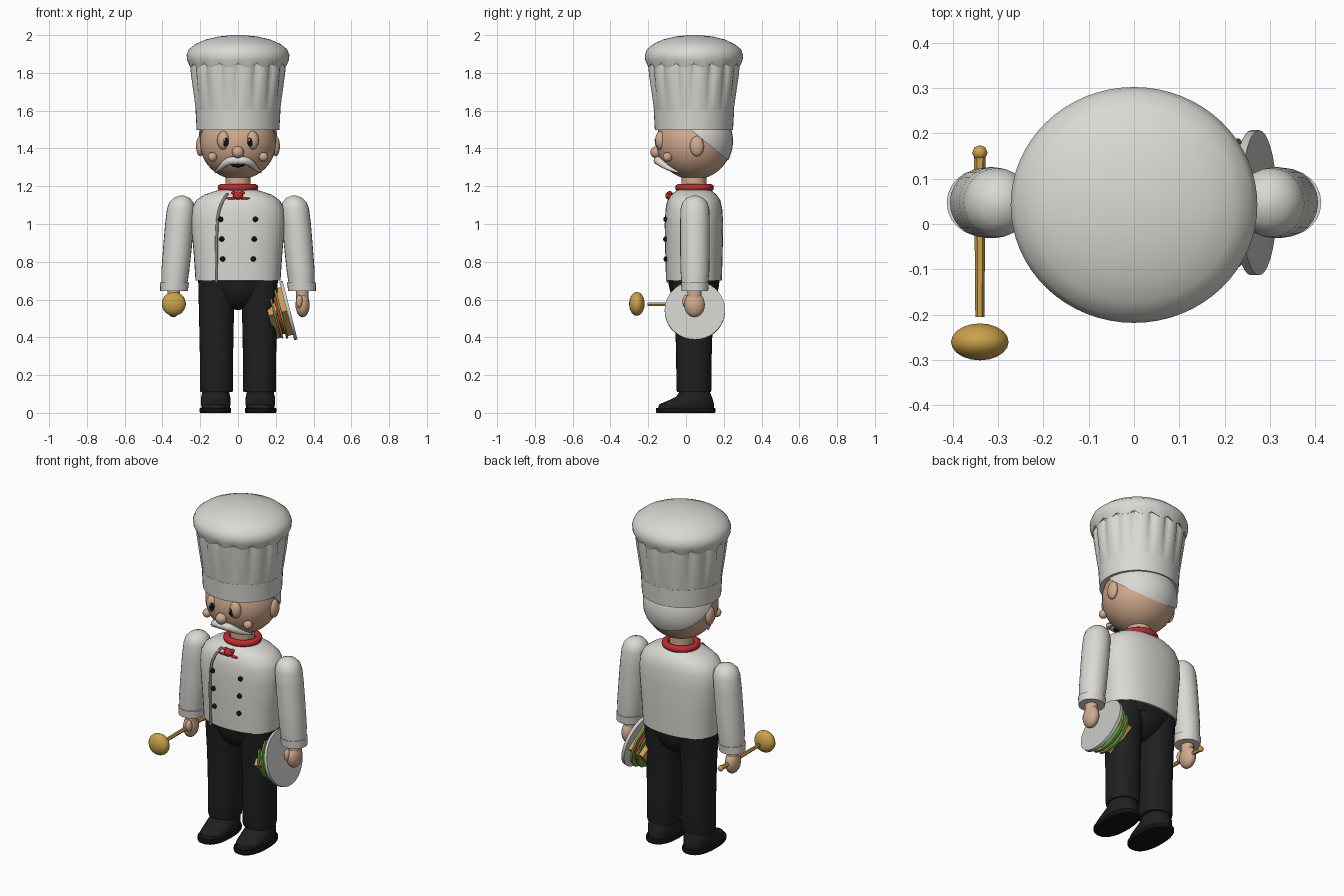
import bpy, bmesh, math
from mathutils import Matrix, Vector

if "Cube" in bpy.data.objects:
    bpy.data.objects.remove(bpy.data.objects["Cube"])

CY = 0.042  # depth of the body axis


def mat(name, r, g, b):
    m = bpy.data.materials.new(name)
    m.diffuse_color = (r, g, b, 1)
    m.use_nodes = True
    m.node_tree.nodes["Principled BSDF"].inputs["Base Color"].default_value = m.diffuse_color
    return m


WHITE = mat("white_cloth", 0.70, 0.69, 0.65)
SKIN = mat("skin", 0.63, 0.40, 0.27)
BLACK = mat("black", 0.006, 0.006, 0.006)
DARK = mat("trouser_black", 0.014, 0.014, 0.015)
RED = mat("scarf_red", 0.52, 0.025, 0.03)
WOOD = mat("wood", 0.60, 0.36, 0.07)
BREAD = mat("bread", 0.62, 0.33, 0.10)
GREEN = mat("lettuce", 0.13, 0.33, 0.05)
PLATE = mat("plate_grey", 0.60, 0.60, 0.58)
PIPING = mat("piping_grey", 0.22, 0.22, 0.21)


def finish(ob, material, angle=40):
    ob.data.materials.append(material)
    bpy.ops.object.select_all(action='DESELECT')
    ob.select_set(True)
    bpy.context.view_layer.objects.active = ob
    bpy.ops.object.shade_smooth_by_angle(angle=math.radians(angle))
    return ob


def from_bm(name, bm, material, angle=40):
    bmesh.ops.recalc_face_normals(bm, faces=bm.faces)
    me = bpy.data.meshes.new(name)
    bm.to_mesh(me)
    bm.free()
    ob = bpy.data.objects.new(name, me)
    bpy.context.collection.objects.link(ob)
    return finish(ob, material, angle)


def loft(name, rings, material, n=32, power=2.0, mod=None, angle=40):
    """Stack of (super)elliptic rings (z, cx, cy, rx, ry), capped at both ends."""
    bm = bmesh.new()
    loops = []
    for i, (z, cx, cy, rx, ry) in enumerate(rings):
        loop = []
        for k in range(n):
            a = 2 * math.pi * k / n
            c, s = math.cos(a), math.sin(a)
            f, dz = mod(a, i) if mod else (1, 0)
            x = math.copysign(abs(c) ** (2 / power), c) * rx * f
            y = math.copysign(abs(s) ** (2 / power), s) * ry * f
            loop.append(bm.verts.new((cx + x, cy + y, z + dz)))
        loops.append(loop)
    for a, b in zip(loops, loops[1:]):
        for k in range(n):
            bm.faces.new((a[k], a[(k + 1) % n], b[(k + 1) % n], b[k]))
    bm.faces.new(loops[0][::-1])
    bm.faces.new(loops[-1])
    return from_bm(name, bm, material, angle)


def ball(name, loc, rad, material, seg=20, rot=None):
    bm = bmesh.new()
    m = Matrix.Translation(loc) @ (rot or Matrix()) @ Matrix.Diagonal((*rad, 1))
    bmesh.ops.create_uvsphere(bm, u_segments=seg, v_segments=max(6, seg * 2 // 3), radius=1, matrix=m)
    return from_bm(name, bm, material, 60)


def tube(name, pts, radius, material):
    """Round tube through (x, y, z, thickness) points, turned into a mesh."""
    cu = bpy.data.curves.new(name, 'CURVE')
    cu.dimensions = '3D'
    cu.bevel_depth, cu.bevel_resolution, cu.use_fill_caps = radius, 3, True
    sp = cu.splines.new('NURBS')
    sp.points.add(len(pts) - 1)
    for p, (x, y, z, t) in zip(sp.points, pts):
        p.co, p.radius = (x, y, z, 1), t
    sp.order_u, sp.use_endpoint_u, sp.resolution_u = 3, True, 6
    ob = bpy.data.objects.new(name, cu)
    bpy.context.collection.objects.link(ob)
    bpy.ops.object.select_all(action='DESELECT')
    ob.select_set(True)
    bpy.context.view_layer.objects.active = ob
    bpy.ops.object.convert(target='MESH')
    return finish(bpy.context.view_layer.objects.active, material, 60)


# jacket
TORSO = [(0.70, 0.225, 0.148), (0.85, 0.235, 0.152), (1.0, 0.249, 0.155), (1.08, 0.245, 0.150),
         (1.125, 0.222, 0.140), (1.155, 0.18, 0.120), (1.175, 0.12, 0.095), (1.185, 0.08, 0.08)]
loft("jacket", [(z, 0, CY, rx, ry) for z, rx, ry in TORSO], WHITE, 40, 2.3)


def chest_y(x, z):
    for (z0, a0, b0), (z1, a1, b1) in zip(TORSO, TORSO[1:]):
        if z <= z1:
            t = max(0, (z - z0) / (z1 - z0))
            rx, ry = a0 + t * (a1 - a0), b0 + t * (b1 - b0)
            return CY - ry * max(0, 1 - (abs(x) / rx) ** 2.3) ** (1 / 2.3)


flap = [(-0.055, 1.16), (-0.085, 1.12), (-0.107, 1.05), (-0.113, 0.95), (-0.115, 0.82), (-0.115, 0.69)]
tube("jacket_flap_edge", [(x, chest_y(x, z) - 0.003, z, 1) for x, z in flap], 0.008, PIPING)
for s in (-1, 1):
    for x, z in ((0.092, 1.025), (0.086, 0.92), (0.081, 0.815)):
        ball("button", (s * x, chest_y(x, z) - 0.004, z), (0.014, 0.012, 0.014), BLACK, 12)

# scarf
bpy.ops.mesh.primitive_torus_add(location=(0, CY + 0.003, 1.192), major_radius=0.088, minor_radius=0.02,
                                 major_segments=32, minor_segments=10)
scarf = bpy.context.object
scarf.name = "scarf"
scarf.scale.y = 0.95
finish(scarf, RED, 60)
ball("scarf_knot", (0, -0.088, 1.15), (0.028, 0.022, 0.022), RED, 14)
for s in (-1, 1):
    ball("scarf_tail", (s * 0.035, -0.092, 1.136), (0.03, 0.008, 0.007), RED, 10)
    ball("scarf_loop", (s * 0.022, -0.085, 1.165), (0.014, 0.012, 0.01), RED, 10)

# neck and head
loft("neck", [(1.16, 0, CY, 0.066, 0.066), (1.26, 0, CY, 0.066, 0.066)], SKIN, 24)
ball("head", (0, CY, 1.432), (0.202, 0.2, 0.197), SKIN, 36)

# hair: back of a shell sliced by a tilted plane
bm = bmesh.new()
bmesh.ops.create_uvsphere(bm, u_segments=36, v_segments=24, radius=1,
                          matrix=Matrix.Translation((0, CY + 0.002, 1.44)) @ Matrix.Diagonal((0.211, 0.205, 0.21, 1)))
geom = bm.verts[:] + bm.edges[:] + bm.faces[:]
cut = bmesh.ops.bisect_plane(bm, geom=geom, plane_co=(0, 0.03, 1.495), plane_no=(0, 0.165, 0.2), clear_inner=True)
bmesh.ops.contextual_create(bm, geom=[e for e in cut["geom_cut"] if isinstance(e, bmesh.types.BMEdge)])
from_bm("hair", bm, WHITE)

# face
for s in (-1, 1):
    ball("ear", (s * 0.2, 0.058, 1.412), (0.022, 0.037, 0.054), SKIN, 16)
    ball("eye", (s * 0.077, -0.133, 1.443), (0.034, 0.03, 0.05), SKIN, 18)
    ball("pupil", (s * 0.066, -0.155, 1.435), (0.017, 0.01, 0.025), BLACK, 14)
    ball("eye_glint", (s * 0.066 - 0.006, -0.164, 1.445), (0.005, 0.003, 0.007), WHITE, 8)
    ball("cheek", (s * 0.135, -0.098, 1.355), (0.025, 0.025, 0.025), SKIN, 14)
    tube("moustache", [(s * x, y, z, t) for x, y, z, t in (
        (0, -0.15, 1.333, 1), (0.035, -0.152, 1.34, 1.15), (0.07, -0.13, 1.32, 0.95),
        (0.1, -0.085, 1.29, 0.65), (0.122, -0.035, 1.272, 0.15))], 0.02, WHITE)
ball("nose", (0, -0.157, 1.38), (0.032, 0.032, 0.032), SKIN, 18)
ball("mouth", (0, -0.125, 1.313), (0.037, 0.02, 0.013), BLACK, 14)
ball("teeth", (0, -0.14, 1.318), (0.022, 0.008, 0.005), WHITE, 10)

# hat: band, pleated body and scalloped puff
loft("hat_band", [(1.497, 0, CY, 0.219, 0.207), (1.605, 0, CY, 0.225, 0.213)], WHITE, 48)


def pleat(a, i):
    return 1 - (0, 0.02, 0.04, 0.06, 0.07)[i] * abs(math.cos(8 * a)) ** 6, 0


loft("hat_body", [(1.60, 0, CY, 0.223, 0.211), (1.64, 0, CY, 0.23, 0.218), (1.71, 0, CY, 0.24, 0.228),
                  (1.79, 0, CY, 0.251, 0.24), (1.88, 0, CY, 0.26, 0.248)], WHITE, 96, mod=pleat, angle=50)


def scallop(a, i):
    return 1, (0.02 * abs(math.cos(8 * a)) ** 3 if i < 2 else 0)


PUFF = [(1.835, 0.24), (1.828, 0.256), (1.868, 0.27), (1.895, 0.272), (1.925, 0.26), (1.953, 0.225),
        (1.977, 0.17), (1.993, 0.1), (2.0, 0.03)]
loft("hat_puff", [(z, 0, CY, r, r * 0.956) for z, r in PUFF], WHITE, 64, mod=scallop, angle=60)

# arms and hands
for s in (-1, 1):
    arm = [(0.66, 0.338, 0.066), (0.75, 0.332, 0.074), (0.88, 0.32, 0.076), (1.0, 0.31, 0.076), (1.08, 0.302, 0.074),
           (1.115, 0.3, 0.064), (1.138, 0.298, 0.043), (1.15, 0.297, 0.012)]
    loft("sleeve", [(z, s * x, 0.047, r, r * 1.03) for z, x, r in arm], WHITE, 24)
    loft("cuff", [(0.645, s * 0.339, 0.047, 0.073, 0.07), (0.69, s * 0.336, 0.047, 0.077, 0.074)], WHITE, 24)
    loft("wrist", [(0.59, s * 0.341, 0.045, 0.033, 0.038), (0.66, s * 0.34, 0.045, 0.033, 0.036)], SKIN, 16)
    ball("hand", (s * 0.342, 0.045, 0.572), (0.038, 0.055, 0.066), SKIN, 18)
    ball("thumb", (s * 0.325, 0.0, 0.59), (0.018, 0.02, 0.035), SKIN, 12)

# trousers
ball("hips", (0, CY, 0.70), (0.165, 0.135, 0.155), DARK, 28)
loft("waist", [(0.66, 0, CY, 0.2, 0.125), (0.712, 0, CY, 0.212, 0.14)], DARK, 32, 2.3)
for s in (-1, 1):
    leg = [(0.11, 0.085, 0.09), (0.125, 0.088, 0.093), (0.3, 0.088, 0.094), (0.5, 0.092, 0.1), (0.71, 0.097, 0.12)]
    loft("trouser_leg", [(z, s * 0.114, CY, rx, ry) for z, rx, ry in leg], DARK, 28, 2.3)

    # shoes
    sole = [(0.0, 0.08, 0.155), (0.006, 0.084, 0.158), (0.022, 0.084, 0.158), (0.027, 0.08, 0.155)]
    loft("shoe_sole", [(z, s * 0.12, -0.002, rx, ry) for z, rx, ry in sole], BLACK, 28, 2.4)
    upper = [(0.025, 0.0, 0.074, 0.148), (0.045, 0.003, 0.078, 0.146), (0.066, 0.025, 0.079, 0.118),
             (0.085, 0.042, 0.077, 0.095), (0.115, 0.046, 0.07, 0.078)]
    loft("shoe_upper", [(z, s * 0.118, cy, rx, ry) for z, cy, rx, ry in upper], DARK, 28, 2.2)
    for y, z in ((-0.07, 0.068), (-0.045, 0.082)):
        tube("shoe_lace", [(s * 0.118 + x, y + abs(x) * 0.3, z - abs(x) * 0.2, 1) for x in (-0.035, 0, 0.035)],
             0.006, BLACK)

# wooden spoon
turn = Matrix.Rotation(math.radians(90), 4, 'X')
handle = loft("spoon_handle", [(-0.155, -0.34, 0.575, 0.013, 0.013), (0.205, -0.34, 0.575, 0.01, 0.01)], WOOD, 6)
handle.matrix_world = turn
ball("spoon_knob", (-0.34, 0.157, 0.575), (0.017, 0.017, 0.017), WOOD, 8)
ball("spoon_bowl", (-0.34, -0.26, 0.577), (0.064, 0.041, 0.063), WOOD, 20)

# plate carried at the side with a layered sandwich on its inner face
tilt = Matrix.Translation((0.267, 0.047, 0.542)) @ Matrix.Rotation(math.radians(75.7), 4, 'Y')
layers = [("plate", -0.009, 0.009, 0.16, PLATE, 36), ("bread_outer", -0.036, -0.009, 0.13, BREAD, 4),
          ("lettuce_outer", -0.048, -0.036, 0.142, GREEN, 12), ("tomato", -0.062, -0.048, 0.115, RED, 16),
          ("cheese", -0.07, -0.062, 0.135, WOOD, 4), ("lettuce_inner", -0.08, -0.07, 0.13, GREEN, 12),
          ("bread_inner", -0.108, -0.08, 0.13, BREAD, 4)]
for name, z0, z1, r, m, n in layers:
    loft(name, [(z0, 0, 0, r, r), (z1, 0, 0, r, r)], m, n, angle=35).matrix_world = tilt
